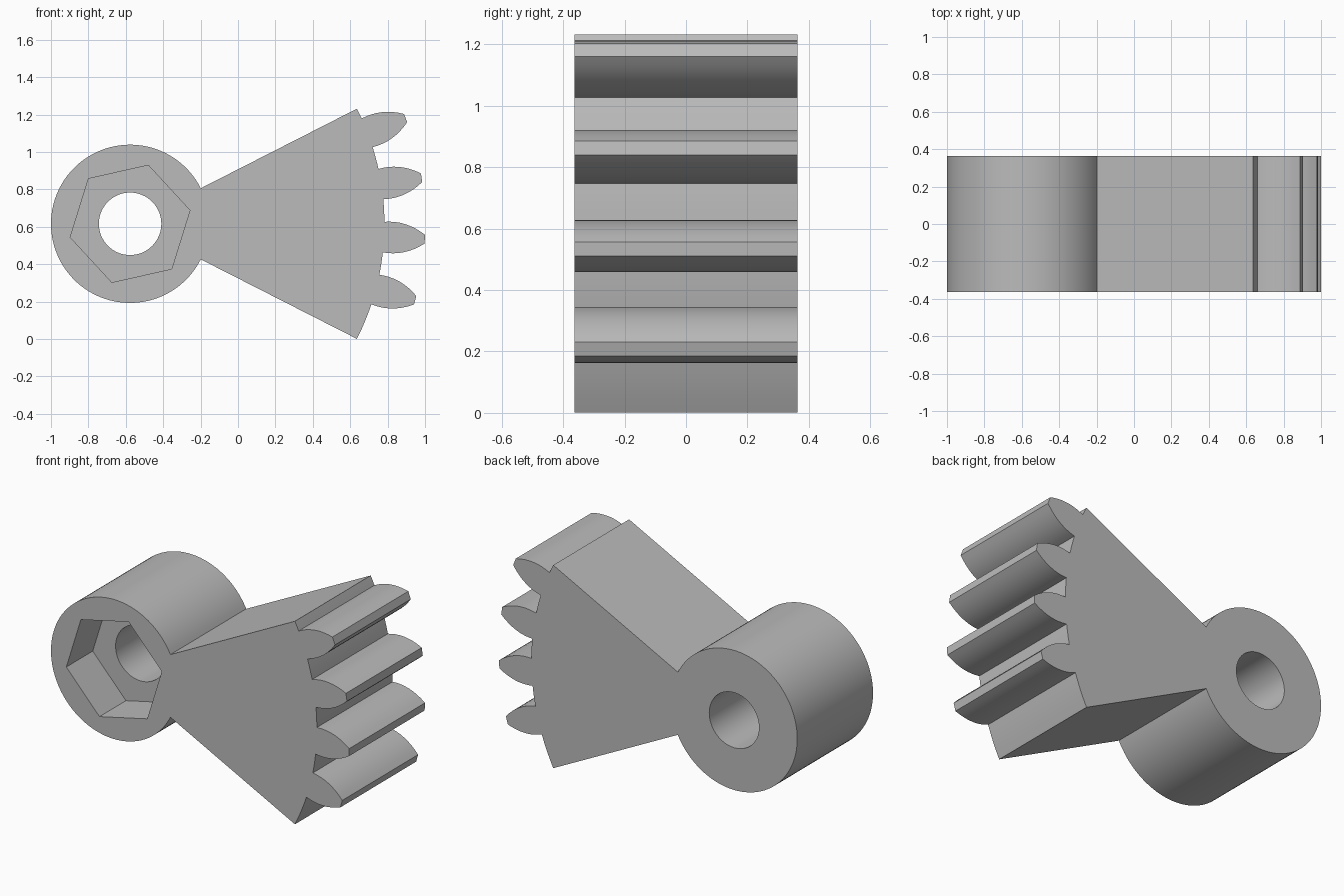
import bpy
import bmesh
from math import sin, cos, radians

cube = bpy.data.objects.get("Cube")
if cube:
    bpy.data.objects.remove(cube, do_unlink=True)

# Pivot centre and main sizes
CX, CZ = -0.577, 0.616
HALF_DEPTH = 0.363
HUB_R, BORE_R, HEX_R = 0.423, 0.167, 0.328
ROOT_R, TIP_R = 1.36, 1.578
ARM_ANGLE, JOIN_ANGLE = 26.9, 26.7
TOOTH_ANGLES = (-15, -3, 9, 21)
POCKET_FLOOR = -HALF_DEPTH + 0.253


def polar(r, degrees):
    a = radians(degrees)
    return CX + r * cos(a), CZ + r * sin(a)


def arc(r, start, end, steps):
    return [polar(r, start + (end - start) * i / steps) for i in range(steps + 1)]


def tooth(centre, steps=8):
    """Curved flanks narrowing to a flat tip, listed counter-clockwise."""
    flank = []
    for i in range(steps + 1):
        t = i / steps
        flank.append((ROOT_R + t * (TIP_R - ROOT_R), 3.45 + 0.62 * t - 3.22 * t * t))
    lower = [polar(r, centre - half) for r, half in flank]
    upper = [polar(r, centre + half) for r, half in reversed(flank)]
    return lower + upper


def outline():
    """Round hub, flared arm and toothed rim as one closed profile."""
    pts = arc(HUB_R, JOIN_ANGLE, 360 - JOIN_ANGLE, 90)
    last = -ARM_ANGLE
    for centre in TOOTH_ANGLES:
        pts += arc(ROOT_R, last, centre - 3.45, 4)[:-1]
        pts += tooth(centre)
        last = centre + 3.45
        pts.pop()
    return pts + arc(ROOT_R, last, ARM_ANGLE, 3)


bm = bmesh.new()


def loop(points, y):
    verts = [bm.verts.new((x, y, z)) for x, z in points]
    edges = [bm.edges.new((verts[i - 1], verts[i])) for i in range(len(verts))]
    return verts, edges


def wall(a, b):
    for i in range(len(a[0])):
        bm.faces.new((a[0][i - 1], a[0][i], b[0][i], b[0][i - 1]))


def cap(outer, inner):
    bmesh.ops.triangle_fill(bm, edges=outer[1] + inner[1], use_beauty=True,
                            normal=(0, -1, 0))


body = outline()
hexagon = [polar(HEX_R, 12.7 + 60 * i) for i in range(6)]
bore = arc(BORE_R, 0, 360, 64)[:-1]

body_front, body_back = loop(body, -HALF_DEPTH), loop(body, HALF_DEPTH)
hex_front, hex_floor = loop(hexagon, -HALF_DEPTH), loop(hexagon, POCKET_FLOOR)
bore_floor, bore_back = loop(bore, POCKET_FLOOR), loop(bore, HALF_DEPTH)

# Outer side, nut pocket and bore walls
wall(body_front, body_back)
wall(hex_front, hex_floor)
wall(bore_floor, bore_back)

# Front face, pocket floor and back face
cap(body_front, hex_front)
cap(hex_floor, bore_floor)
cap(body_back, bore_back)
bmesh.ops.recalc_face_normals(bm, faces=bm.faces[:])

mesh = bpy.data.meshes.new("gear_sector_lever")
bm.to_mesh(mesh)
bm.free()
lever = bpy.data.objects.new("gear_sector_lever", mesh)
bpy.context.collection.objects.link(lever)

# Plain grey finish
grey = bpy.data.materials.new("plain_grey")
grey.use_nodes = True
colour = (0.5, 0.5, 0.5, 1)
grey.diffuse_color = colour
grey.node_tree.nodes["Principled BSDF"].inputs["Base Color"].default_value = colour
mesh.materials.append(grey)

bpy.ops.object.select_all(action="DESELECT")
lever.select_set(True)
bpy.context.view_layer.objects.active = lever
bpy.ops.object.shade_smooth_by_angle(angle=radians(25))
